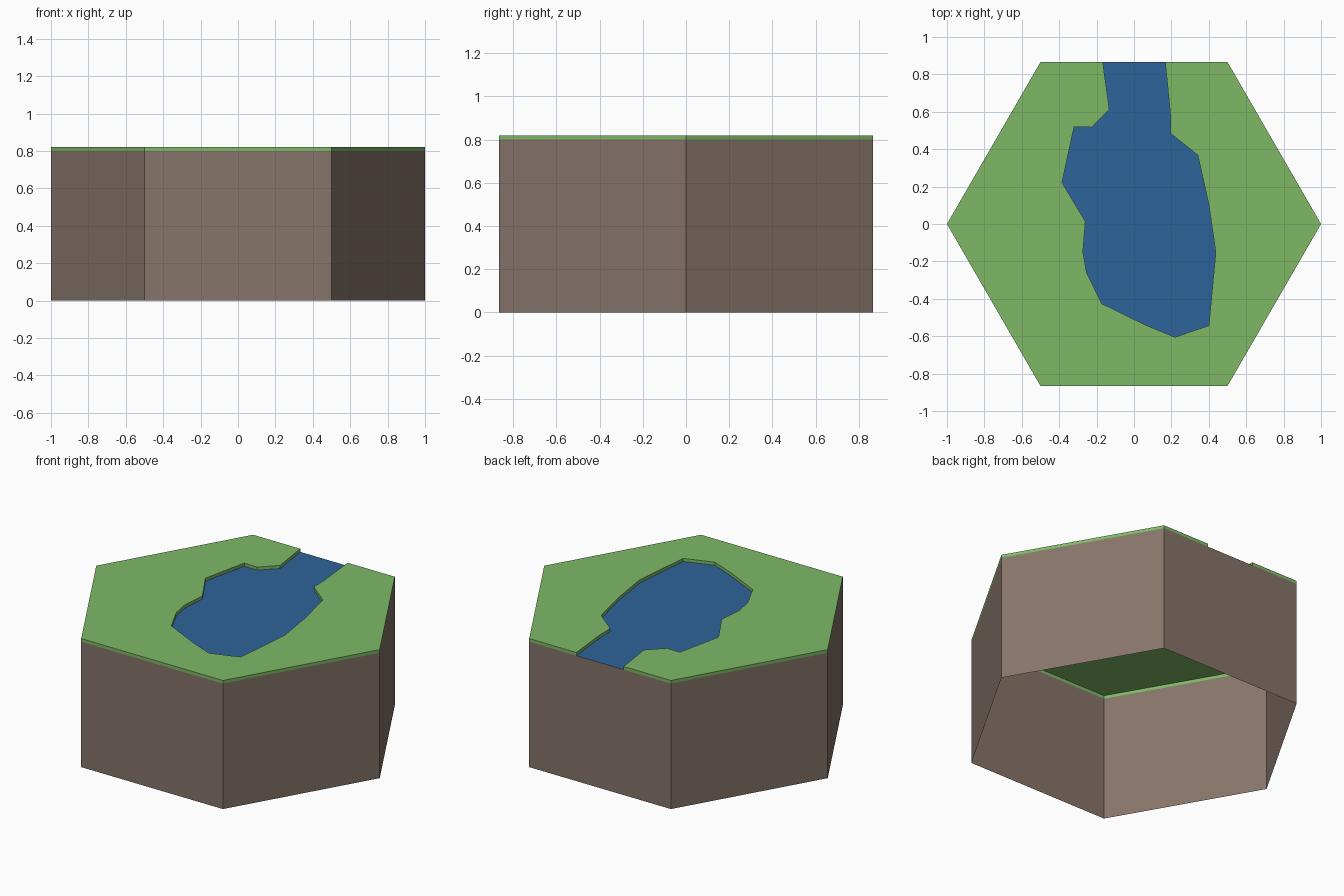
import bpy, bmesh, math

if "Cube" in bpy.data.objects:
    bpy.data.objects.remove(bpy.data.objects["Cube"])

EARTH_TOP, GRASS_TOP = 0.8, 0.82
H = math.sqrt(3) / 2


def material(name, rgb):
    m = bpy.data.materials.new(name)
    m.diffuse_color = (*rgb, 1)
    m.use_nodes = True
    m.node_tree.nodes["Principled BSDF"].inputs["Base Color"].default_value = m.diffuse_color
    return m


def shell(name, outline, bottom, top, mat, cap):
    """Walls around a counter-clockwise outline, optionally with a top face."""
    bm = bmesh.new()
    hi = [bm.verts.new((x, y, top)) for x, y in outline]
    if cap:
        bm.faces.new(hi)
    if bottom < top:
        lo = [bm.verts.new((x, y, bottom)) for x, y in outline]
        n = len(outline)
        for i in range(n):
            j = (i + 1) % n
            bm.faces.new((lo[i], lo[j], hi[j], hi[i]))
    me = bpy.data.meshes.new(name)
    bm.to_mesh(me)
    bm.free()
    me.materials.append(mat)
    ob = bpy.data.objects.new(name, me)
    bpy.context.collection.objects.link(ob)
    return ob


# hexagon corners, counter-clockwise from the back right corner
hexagon = [(math.cos(math.radians(a)), math.sin(math.radians(a)))
           for a in range(60, 420, 60)]

# shoreline from the left side of the river mouth round to the right side
shore = [(-0.167, H), (-0.132, 0.613), (-0.228, 0.517), (-0.32, 0.52),
         (-0.385, 0.222), (-0.26, 0.013), (-0.273, -0.15), (-0.253, -0.26),
         (-0.173, -0.425), (0.057, -0.538), (0.218, -0.605), (0.40, -0.543),
         (0.437, -0.152), (0.40, 0.104), (0.341, 0.368), (0.196, 0.484),
         (0.194, 0.59), (0.167, H)]

earth = material("earth", (0.24, 0.177, 0.143))
grass = material("grass", (0.21, 0.485, 0.134))
water = material("water", (0.027, 0.127, 0.325))

# hollow earth block, open underneath
shell("earth_walls", hexagon, 0, EARTH_TOP, earth, cap=False)

# grass layer: hexagon with the lake and river cut in from the back edge
grass_outline = hexagon[1:] + [hexagon[0]] + shore[::-1]
shell("grass_layer", grass_outline, EARTH_TOP, GRASS_TOP, grass, cap=True)

# water surface at the foot of the banks
shell("water_surface", shore, EARTH_TOP, EARTH_TOP, water, cap=True)
